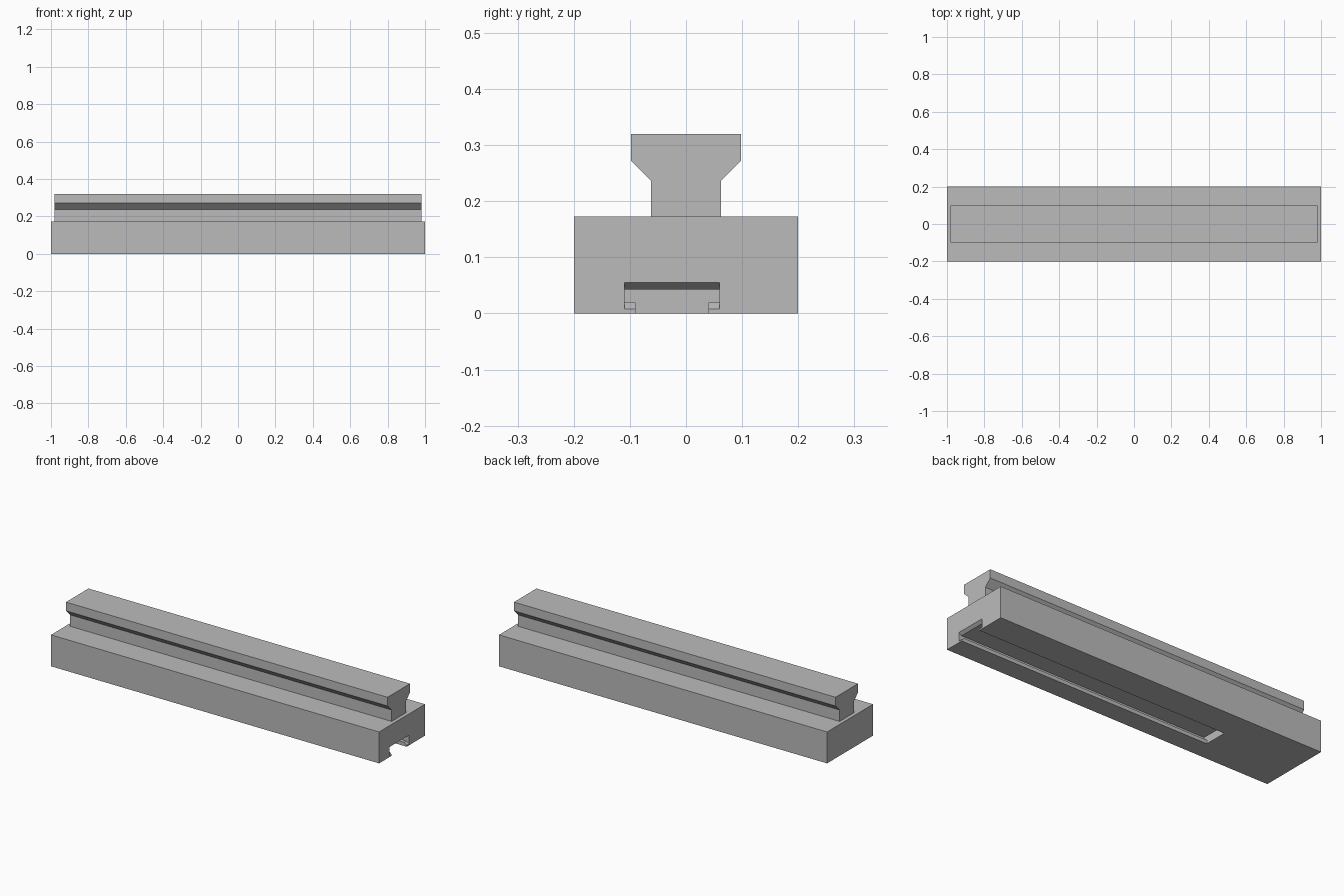
import bpy
import bmesh
from mathutils import Vector

cube = bpy.data.objects.get("Cube")
if cube:
    bpy.data.objects.remove(cube, do_unlink=True)

# Single plain grey
grey = bpy.data.materials.new("plain_grey")
grey.use_nodes = True
GREY = (0.5, 0.5, 0.5, 1.0)
grey.diffuse_color = GREY
grey.node_tree.nodes["Principled BSDF"].inputs["Base Color"].default_value = GREY


def prism(name, profile, axis, start, end):
    """Extrude a 2D profile along x (profile is y, z) or y (profile is x, z)."""
    bm = bmesh.new()
    place = (lambda p: (start, *p)) if axis == "x" else (lambda p: (p[0], start, p[1]))
    face = bm.faces.new([bm.verts.new(place(p)) for p in profile])
    out = bmesh.ops.extrude_face_region(bm, geom=[face])
    moved = [v for v in out["geom"] if isinstance(v, bmesh.types.BMVert)]
    length = end - start
    bmesh.ops.translate(bm, verts=moved,
                        vec=Vector((length, 0, 0) if axis == "x" else (0, length, 0)))
    bmesh.ops.recalc_face_normals(bm, faces=bm.faces)
    mesh = bpy.data.meshes.new(name)
    bm.to_mesh(mesh)
    bm.free()
    mesh.materials.append(grey)
    obj = bpy.data.objects.new(name, mesh)
    bpy.context.collection.objects.link(obj)
    return obj


def rectangle(a0, a1, b0, b1):
    return [(a0, b0), (a1, b0), (a1, b1), (a0, b1)]


def cut(target, cutter):
    cutter.hide_render = True
    mod = target.modifiers.new("cut", "BOOLEAN")
    mod.operation = "DIFFERENCE"
    mod.solver = "EXACT"
    mod.object = cutter
    bpy.context.view_layer.objects.active = target
    bpy.ops.object.modifier_apply(modifier=mod.name)
    bpy.data.objects.remove(cutter, do_unlink=True)


# Base block
base = prism("base_block", rectangle(-0.2, 0.2, 0, 0.173), "x", -1, 1)

# Undercut channel, flared at its open end
slot_end = -0.53
channel = [(slot_end, 0.02), (0.984, 0.02), (1.016, -0.004),
           (1.016, 0.068), (0.984, 0.043), (slot_end, 0.043)]
cut(base, prism("channel_cutter", channel, "y", -0.11, 0.06))

# Narrower opening through the underside, leaving a lip on each side
cut(base, prism("opening_cutter", rectangle(-0.09, 0.04, -0.05, 0.03), "x", slot_end, 1.05))

# Flared rail on top, mirrored from a half profile
half = [(0.062, 0.172), (0.062, 0.236), (0.098, 0.272), (0.098, 0.32)]
profile = half + [(-y, z) for y, z in reversed(half)]
prism("top_rail", profile, "x", -0.98, 0.98)
